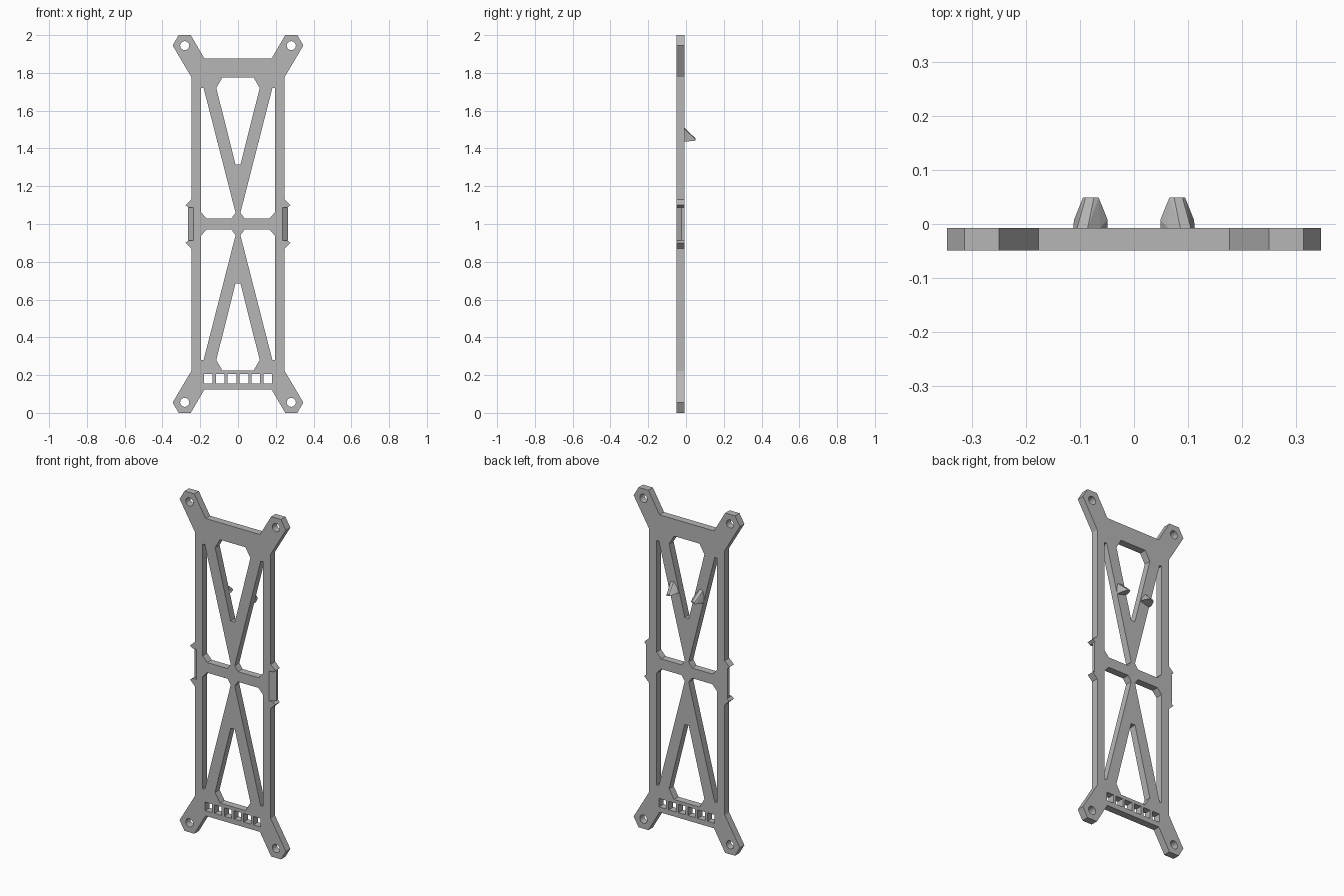
import bpy, bmesh, math
from mathutils import Vector, Matrix

cube = bpy.data.objects.get("Cube")
if cube:
    bpy.data.objects.remove(cube, do_unlink=True)

FRONT, BACK, TIP = -0.049, -0.007, 0.049

grey = bpy.data.materials.new("matte grey")
grey.use_nodes = True
grey.diffuse_color = (0.47, 0.47, 0.47, 1)
grey.node_tree.nodes["Principled BSDF"].inputs["Base Color"].default_value = grey.diffuse_color


def mirror_x(points):
    return [(-x, z) for x, z in points]


def mirror_z(points):
    return [(x, 2 - z) for x, z in points]


def hull(name, points):
    """Convex solid through the given points."""
    bm = bmesh.new()
    for p in points:
        bm.verts.new(p)
    bmesh.ops.convex_hull(bm, input=bm.verts[:])
    bmesh.ops.dissolve_limit(bm, angle_limit=0.01, verts=bm.verts[:], edges=bm.edges[:])
    bmesh.ops.recalc_face_normals(bm, faces=bm.faces[:])
    mesh = bpy.data.meshes.new(name)
    bm.to_mesh(mesh)
    bm.free()
    mesh.materials.append(grey)
    obj = bpy.data.objects.new(name, mesh)
    bpy.context.collection.objects.link(obj)
    return obj


# Outer profile, one quarter: top bar, mounting ear, side rail, clip tooth
quarter = [(0.177, 1.875), (0.25, 2), (0.314, 2), (0.346, 1.945), (0.247, 1.778),
           (0.247, 1.13), (0.278, 1.10), (0.262, 1.088), (0.235, 1.088)]
right_half = quarter + mirror_z(quarter)[::-1]
loops = [right_half + mirror_x(right_half)[::-1]]

# Truss openings: slim side slots and the centre wedges
slot = [(0.196, 1.72), (0.182, 1.72), (0.013, 1.06), (0.034, 1.03),
        (0.167, 1.03), (0.196, 1.062)]
half_wedge = [(0.083, 1.775), (0.115, 1.72), (0.013, 1.315)]
wedge = half_wedge + mirror_x(half_wedge)[::-1]
loops += [slot, mirror_x(slot), mirror_z(slot), mirror_z(mirror_x(slot))]
loops += [wedge, mirror_z(wedge)]

# Screw holes in the ears
for x in (-0.282, 0.282):
    for z in (0.056, 1.944):
        loops.append([(x + 0.024 * math.cos(a * math.tau / 32),
                       z + 0.024 * math.sin(a * math.tau / 32)) for a in range(32)])

# Row of square strap holes in the bottom bar
for i in range(6):
    x = (i - 2.5) * 0.063
    loops.append([(x - 0.023, 0.155), (x + 0.023, 0.155),
                  (x + 0.023, 0.205), (x - 0.023, 0.205)])

# Frame plate: filled profile with thickness
curve = bpy.data.curves.new("frame_plate", "CURVE")
curve.dimensions = "2D"
curve.fill_mode = "BOTH"
curve.extrude = (BACK - FRONT) / 2
for loop in loops:
    spline = curve.splines.new("POLY")
    spline.points.add(len(loop) - 1)
    for point, (x, z) in zip(spline.points, loop):
        point.co = (x, z, 0, 1)
    spline.use_cyclic_u = True
curve.materials.append(grey)
plate = bpy.data.objects.new("frame_plate", curve)
bpy.context.collection.objects.link(plate)
plate.rotation_euler.x = math.pi / 2
plate.location.y = (FRONT + BACK) / 2
bpy.ops.object.select_all(action="DESELECT")
bpy.context.view_layer.objects.active = plate
plate.select_set(True)
bpy.ops.object.convert(target="MESH")
bpy.ops.object.shade_smooth_by_angle(angle=math.radians(30))

for side, s in (("left", 1), ("right", -1)):
    # Clip seat between the teeth, with a slanted front
    section = [(0.235, FRONT), (0.266, -0.024), (0.266, BACK), (0.235, BACK)]
    hull(side + "_clip_seat", [(s * x, y, z) for x, y in section for z in (0.912, 1.088)])

    # Wedge hook on the back of the strut, leaning along it
    rows = [(0.032, 0, 0), (0.032, 0.015, 0), (0.026, 0, 0.03), (0.010, 0, 0.062),
            (0.015, TIP - BACK, 0), (0.008, TIP - BACK, 0.008)]
    turn = Matrix.Translation((0.08, BACK, 1.445)) @ Matrix.Rotation(math.radians(14.4), 4, "Y")
    points = [turn @ Vector((m * u, d, v)) for u, d, v in rows for m in (-1, 1)]
    hull(side + "_back_hook", [(s * p.x, p.y, p.z) for p in points])
